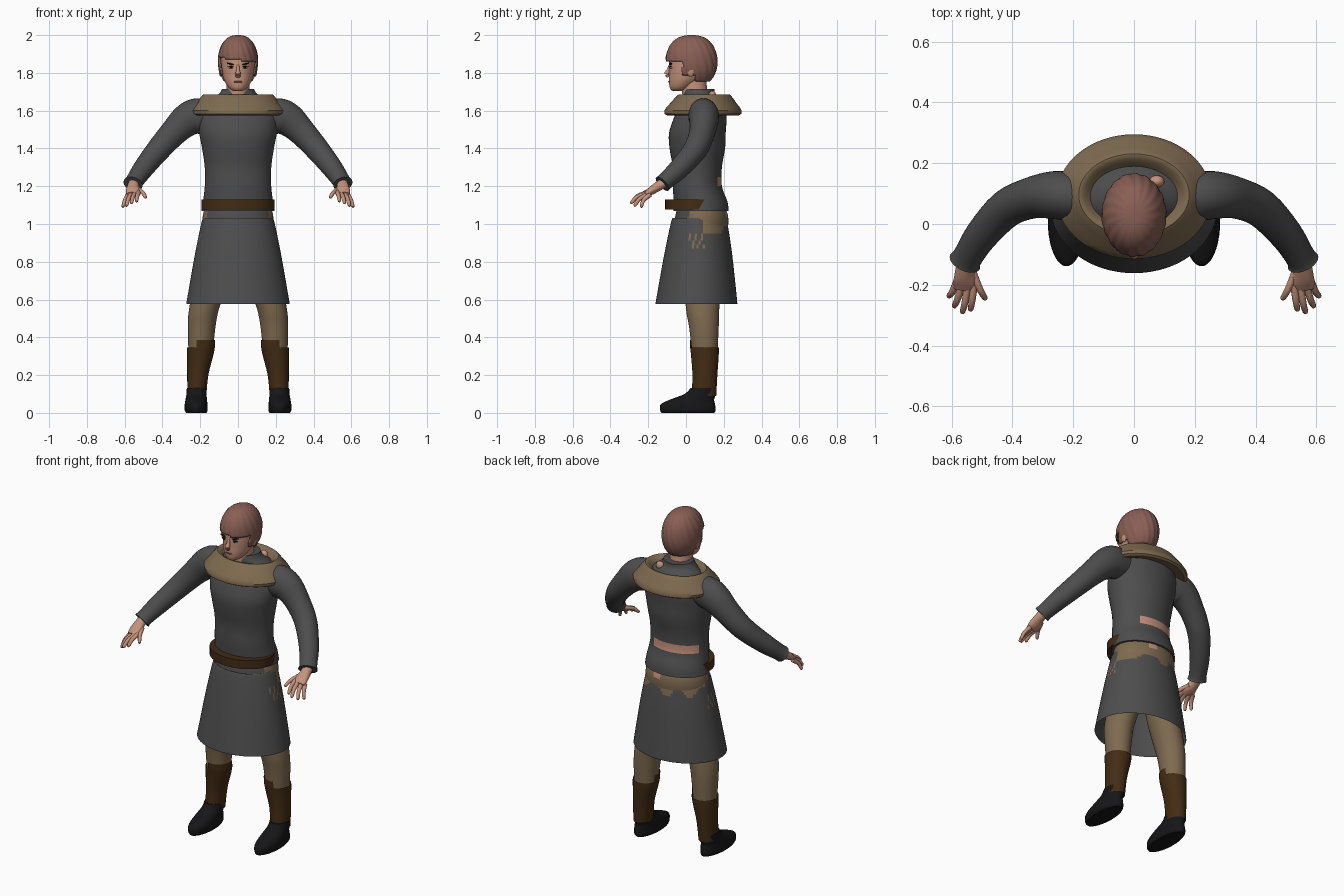
import bpy
import bmesh
import math
from mathutils import Vector

default_cube = bpy.data.objects.get("Cube")
if default_cube:
    bpy.data.objects.remove(default_cube, do_unlink=True)


def make_material(name, red, green, blue):
    material = bpy.data.materials.new(name)
    material.use_nodes = True
    colour = (red, green, blue, 1)
    material.diffuse_color = colour
    material.node_tree.nodes["Principled BSDF"].inputs["Base Color"].default_value = colour
    return material


cloth = make_material("grey cloth", .075, .075, .077)
tan = make_material("tan cloth", .21, .145, .08)
leather = make_material("brown leather", .055, .025, .007)
black = make_material("black leather", .008, .008, .009)
skin = make_material("skin", .56, .29, .2)
hair = make_material("auburn hair", .25, .115, .09)
lips = make_material("lips", .28, .1, .075)
eye_white = make_material("eye white", .6, .55, .5)

made_objects = []


def smooth(rows, steps):
    """Catmull-Rom interpolation through rows of numbers."""
    result = []
    for i in range(len(rows) - 1):
        a, b, c, d = (rows[max(0, min(len(rows) - 1, i + k))] for k in (-1, 0, 1, 2))
        for s in range(steps):
            t = s / steps
            result.append([q + t / 2 * (r - p + t * (2 * p - 5 * q + 4 * r - e + t * (3 * (q - r) + e - p)))
                           for p, q, r, e in zip(a, b, c, d)])
    return result + [list(rows[-1])]


def build(name, rings, materials, caps=True, paint=None, side=1):
    """Skin rings of points; paint(centre) gives a material index, or None for a gap."""
    bm = bmesh.new()
    loops = [[bm.verts.new((p.x * side, p.y, p.z)) for p in ring] for ring in rings]
    count = len(loops[0])
    for low, high in zip(loops, loops[1:]):
        for i in range(count):
            j = (i + 1) % count
            bm.faces.new((low[i], low[j], high[j], high[i]))
    if caps:
        bm.faces.new(loops[0])
        bm.faces.new(loops[-1])
    bmesh.ops.recalc_face_normals(bm, faces=bm.faces)
    if paint:
        gaps = []
        for face in bm.faces:
            index = paint(face.calc_center_median())
            if index is None:
                gaps.append(face)
            else:
                face.material_index = index
        bmesh.ops.delete(bm, geom=gaps, context="FACES")
    mesh = bpy.data.meshes.new(name)
    bm.to_mesh(mesh)
    bm.free()
    for material in materials:
        mesh.materials.append(material)
    obj = bpy.data.objects.new(name, mesh)
    bpy.context.collection.objects.link(obj)
    made_objects.append(obj)
    return obj


def loft(name, rows, materials, steps=4, segments=40, strands=0, **options):
    """Stack of ellipses, each row being z, x, y, x radius, y radius."""
    rings = []
    for z, x, y, rx, ry in smooth(rows, steps):
        ring = []
        for i in range(segments):
            a = math.tau * i / segments
            k = 1 + strands * math.sin(a * 18 + z * 40)
            ring.append(Vector((x + rx * k * math.cos(a), y + ry * k * math.sin(a), z)))
        rings.append(ring)
    return build(name, rings, materials, **options)


def tube(name, rows, materials, steps=4, segments=20, **options):
    """Limb along a path, each row being x, y, z, width radius, height radius."""
    path = smooth(rows, steps)
    points = [Vector(row[:3]) for row in path]
    rings = []
    for i, row in enumerate(path):
        along = (points[min(i + 1, len(path) - 1)] - points[max(i - 1, 0)]).normalized()
        across = along.cross(Vector((0, 0, 1))).normalized()
        up = across.cross(along)
        angles = [math.tau * k / segments for k in range(segments)]
        rings.append([points[i] + across * row[3] * math.cos(a) + up * row[4] * math.sin(a) for a in angles])
    return build(name, rings, materials, **options)


def blob(name, centre, size, material, tilt=0):
    """Small ellipsoid, tilted around y."""
    bm = bmesh.new()
    bmesh.ops.create_uvsphere(bm, u_segments=16, v_segments=10, radius=1)
    mesh = bpy.data.meshes.new(name)
    bm.to_mesh(mesh)
    bm.free()
    mesh.materials.append(material)
    obj = bpy.data.objects.new(name, mesh)
    obj.location, obj.scale, obj.rotation_euler.y = centre, size, tilt
    bpy.context.collection.objects.link(obj)
    made_objects.append(obj)


# Tunic body with a tear across the back
def tunic_colour(c):
    return 1 if 1.21 < c.z < 1.24 and c.y > .1 and -.16 < c.x < .1 else 0


loft("tunic", [(1.07, 0, .08, .193, .146), (1.12, 0, .077, .185, .142), (1.2, 0, .06, .176, .13),
               (1.3, 0, .06, .176, .13), (1.4, 0, .06, .19, .147), (1.48, 0, .06, .205, .15),
               (1.56, 0, .075, .21, .14), (1.62, 0, .085, .19, .125), (1.66, 0, .085, .14, .1),
               (1.69, 0, .07, .1, .085), (1.715, 0, .07, .085, .08)],
     [cloth, skin], segments=64, paint=tunic_colour)
blob("neck_tear", (.075, .14, 1.68), (.025, .02, .025), skin)

# Cowl collar
loft("collar", [(1.6, 0, .09, .17, .12), (1.575, 0, .09, .236, .19), (1.6, 0, .09, .255, .205),
                (1.64, 0, .092, .222, .175), (1.68, 0, .096, .19, .142), (1.686, 0, .096, .175, .128),
                (1.67, 0, .095, .155, .108), (1.64, 0, .09, .13, .09)],
     [tan], steps=2, segments=64, caps=False)

# Belt
loft("belt", [(1.078, 0, .045, .185, .145), (1.078, 0, .045, .193, .155), (1.13, 0, .045, .193, .155),
              (1.13, 0, .045, .16, .12)], [leather], steps=1, segments=64)


# Hips, showing between tunic and skirt
def hip_colour(c):
    if c.y < .02 and abs(c.x) < .16:
        return 1
    return 2 if c.y > .15 and .02 < c.x < .07 and c.z > 1.03 else 0


loft("hips", [(.84, 0, .075, .15, .12), (.98, 0, .08, .186, .142), (1.05, 0, .083, .185, .138),
              (1.1, 0, .08, .17, .12)], [tan, cloth, skin], segments=64, paint=hip_colour)


# Skirt, worn through in patches around the back and sides
def skirt_colour(c):
    worn = c.y > .09 and c.z > .975 + .03 * math.sin(40 * c.x + 25 * c.y)
    streak = .01 < c.y < .1 and .88 < c.z < .95 and math.sin(200 * c.y - 70 * c.z) > .4
    return 1 if worn or streak else 0


loft("skirt", [(1.022, 0, .07, .18, .135), (1.02, 0, .07, .19, .146), (.85, 0, .065, .226, .178),
               (.6, 0, .056, .27, .214), (.585, 0, .055, .272, .214)],
     [cloth, tan], steps=10, segments=96, caps=False, paint=skirt_colour)

for side, prefix in ((1, "left_"), (-1, "right_")):
    # Legs, boots with a stepped top edge, and shoes
    loft(prefix + "leg", [(.92, .095, .085, .09, .1), (.7, .14, .086, .088, .095), (.55, .18, .088, .079, .088),
                          (.45, .193, .095, .073, .078), (.3, .198, .1, .063, .066)], [tan], side=side)
    loft(prefix + "boot", [(.385, .196, .097, .074, .077), (.345, .197, .098, .074, .076),
                           (.3, .201, .1, .069, .073), (.2, .213, .1, .056, .066), (.09, .218, .095, .05, .065)],
         [leather], caps=False, side=side,
         paint=lambda c: None if c.z > .345 and (abs(c.x) > .215 or c.y > .12) else 0)
    loft(prefix + "shoe", [(0, .22, .01, .054, .14), (.015, .222, .01, .061, .147), (.045, .222, .01, .06, .144),
                           (.07, .221, .032, .057, .117), (.1, .22, .075, .053, .083), (.132, .219, .092, .052, .067)],
         [black], side=side)

    # Sleeve with flared cuff
    tube(prefix + "sleeve", [(.13, .09, 1.57, .07, .075), (.21, .092, 1.572, .08, .094), (.27, .095, 1.55, .078, .088),
                             (.34, .085, 1.485, .068, .073), (.42, .05, 1.395, .063, .064),
                             (.5, -.035, 1.295, .055, .055), (.545, -.105, 1.23, .049, .046),
                             (.556, -.125, 1.212, .054, .047)], [cloth], segments=28, side=side)

    # Hand
    tube(prefix + "palm", [(.548, -.1, 1.228, .028, .028), (.556, -.15, 1.198, .031, .025),
                           (.554, -.185, 1.175, .04, .021), (.555, -.213, 1.158, .036, .013)],
         [skin], side=side)
    fingers = {"thumb": ((.53, -.16, 1.185), (.487, -.25, 1.14)), "index": ((.526, -.2, 1.168), (.538, -.287, 1.12)),
               "middle": ((.546, -.205, 1.162), (.565, -.295, 1.11)), "ring": ((.566, -.2, 1.158), (.592, -.275, 1.096)),
               "little": ((.582, -.19, 1.155), (.61, -.24, 1.09))}
    for finger, (root, tip) in fingers.items():
        root, tip = Vector(root), Vector(tip)
        middle = root.lerp(tip, .55) + Vector((0, -.006, .008))
        rows = [(*root, .013, .013), (*middle, .011, .011), (*root.lerp(tip, .92), .009, .009), (*tip, .004, .004)]
        tube(prefix + finger + "_finger", rows, [skin], segments=10, side=side)

    # Paired facial features
    blob(prefix + "ear", (side * .09, .025, 1.812), (.012, .022, .032), skin)
    blob(prefix + "eye", (side * .036, -.079, 1.828), (.015, .006, .006), eye_white)
    blob(prefix + "pupil", (side * .035, -.083, 1.829), (.007, .004, .006), black)
    blob(prefix + "upper_lid", (side * .037, -.081, 1.834), (.018, .007, .0025), black, -side * .1)
    blob(prefix + "eyebrow", (side * .038, -.082, 1.847), (.023, .009, .004), black, -side * .25)

# Neck, head, nose and mouth
loft("neck", [(1.62, 0, .06, .075, .08), (1.69, 0, .048, .062, .068), (1.78, 0, .035, .06, .07)], [skin])
loft("head", [(1.703, 0, -.045, .02, .024), (1.718, 0, -.032, .046, .052), (1.75, 0, -.01, .068, .08),
              (1.79, 0, .015, .083, .105), (1.84, 0, .024, .089, .114), (1.9, 0, .03, .089, .115),
              (1.95, 0, .03, .073, .095), (1.982, 0, .03, .04, .05)], [skin])
tube("nose", [(0, -.082, 1.845, .007, .008), (0, -.093, 1.815, .009, .01), (0, -.101, 1.795, .015, .014),
              (0, -.094, 1.778, .012, .008)], [skin], segments=14)
blob("mouth", (0, -.086, 1.753), (.024, .008, .005), lips)


# Hair cap: fringe in front, sideburns, longer at the nape
def hair_gap(c):
    if c.y < -.02:
        limit = 1.868 - .12 * c.x
    else:
        limit = 1.785 if c.y < .05 else 1.752
    return 0 if c.z > limit else None


cap_rows = []
for i in range(1, 40):
    t = math.pi * i / 40
    spread = math.sin(t) ** .8
    cap_rows.append((1.86 + .14 * math.cos(t), 0, .029, .106 * spread, .137 * spread))
hair_cap = loft("hair", cap_rows, [hair], steps=1, segments=108, strands=.012, paint=hair_gap)
thickness = hair_cap.modifiers.new("thickness", "SOLIDIFY")
thickness.thickness = .01

# Smooth shading with crisp folds
bpy.ops.object.select_all(action="DESELECT")
for obj in made_objects:
    obj.select_set(True)
bpy.context.view_layer.objects.active = made_objects[0]
bpy.ops.object.shade_smooth_by_angle(angle=math.radians(40))
